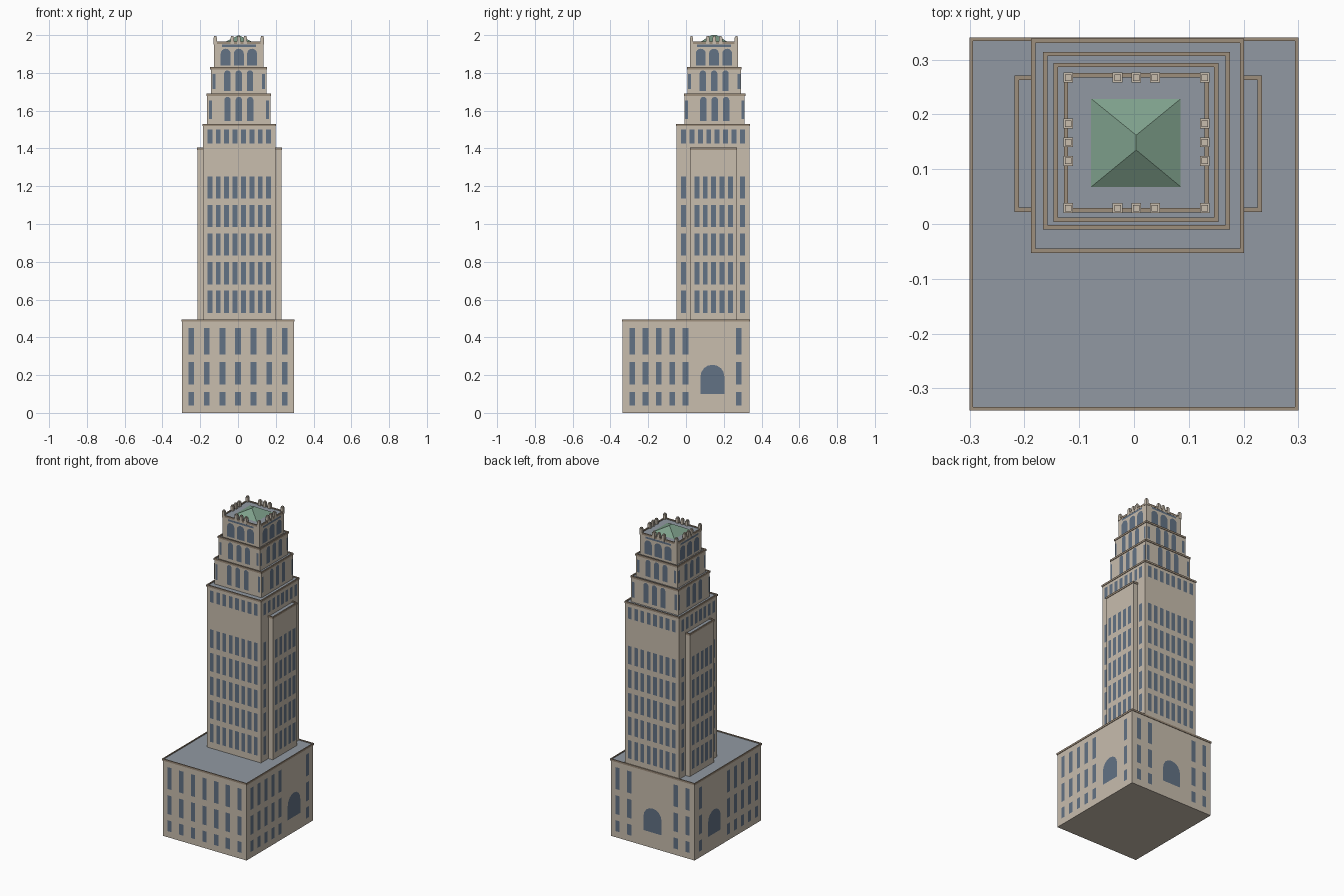
import bpy, bmesh, math
from mathutils import Vector

cube = bpy.data.objects.get("Cube")
if cube:
    bpy.data.objects.remove(cube)


def material(name, rgb):
    """Flat material from 8-bit display values, stored as linear."""
    lin = [((c / 255 + 0.055) / 1.055) ** 2.4 for c in rgb] + [1]
    m = bpy.data.materials.new(name)
    m.use_nodes = True
    m.diffuse_color = lin
    m.node_tree.nodes["Principled BSDF"].inputs["Base Color"].default_value = lin
    return m


STONE = material("limestone", (200, 189, 174))
TRIM = material("dark stone trim", (158, 142, 124))
ROOF = material("slate roof", (145, 153, 162))
GLASS = material("blue glass", (98, 114, 133))
COPPER = material("green copper", (126, 160, 139))


def finish(name, bm, *mats):
    mesh = bpy.data.meshes.new(name)
    bm.to_mesh(mesh)
    bm.free()
    for m in mats:
        mesh.materials.append(m)
    obj = bpy.data.objects.new(name, mesh)
    bpy.context.collection.objects.link(obj)
    return obj


def add_box(bm, x0, x1, y0, y1, z0, z1):
    verts = bmesh.ops.create_cube(bm, size=1)["verts"]
    for v in verts:
        v.co = ((x0 + x1) / 2 + v.co.x * (x1 - x0),
                (y0 + y1) / 2 + v.co.y * (y1 - y0),
                (z0 + z1) / 2 + v.co.z * (z1 - z0))


def block(name, rect, z0, z1, lip=0.008, out=0.003, rise=0.006):
    """Stone block with a sunken slate roof and a trim band around its top."""
    x0, x1, y0, y1 = rect
    bm = bmesh.new()
    add_box(bm, x0, x1, y0, y1, z0, z1 - rise)
    bm.normal_update()
    for f in bm.faces:
        f.material_index = int(f.normal.z > 0.5)
    finish(name, bm, STONE, ROOF)
    bm = bmesh.new()
    zs = (z1 - 2 * rise, z1)
    add_box(bm, x0 - out, x1 + out, y0 - out, y0 + lip - out, *zs)
    add_box(bm, x0 - out, x1 + out, y1 - lip + out, y1 + out, *zs)
    add_box(bm, x0 - out, x0 + lip - out, y0 + lip - out, y1 - lip + out, *zs)
    add_box(bm, x1 - lip + out, x1 + out, y0 + lip - out, y1 - lip + out, *zs)
    finish(name + "_parapet", bm, TRIM)


def outline(width, z0, z1, arched):
    """Window outline as (u, z) points, square or round-headed."""
    h = width / 2
    pts = [(-h, z0), (h, z0)]
    if not arched:
        return pts + [(h, z1), (-h, z1)]
    return pts + [(h * math.cos(a), z1 - h + h * math.sin(a))
                  for a in (math.pi * i / 8 for i in range(9))]


def windows(name, rect, side, specs):
    """Thin glass panes on one wall; specs are (centres, width, rows, arched)."""
    x0, x1, y0, y1 = rect
    off = 0.002
    place = {"front": lambda u, z: (u, y0 - off, z),
             "back": lambda u, z: (u, y1 + off, z),
             "left": lambda u, z: (x1 + off, u, z),
             "right": lambda u, z: (x0 - off, u, z)}[side]
    bm = bmesh.new()
    for centres, width, rows, arched in specs:
        for c in centres:
            for z0, z1 in rows:
                pts = [Vector(place(c + u, z)) for u, z in outline(width, z0, z1, arched)]
                if side in ("back", "right"):
                    pts.reverse()
                bm.faces.new([bm.verts.new(p) for p in pts])
    finish(f"{name}_windows_{side}", bm, GLASS)


def spread(centre, count, step):
    return [centre + (i - (count - 1) / 2) * step for i in range(count)]


def middle(rect, side):
    return (rect[0] + rect[1]) / 2 if side in ("front", "back") else (rect[2] + rect[3]) / 2


SIDES = ("front", "back", "left", "right")
BASE = (-0.297, 0.297, -0.337, 0.337)
TOWER = (-0.185, 0.198, -0.05, 0.335)
BAYS = (-0.215, 0.23, 0.025, 0.268)
TIERS = [("lower_tier", (-0.163, 0.172, -0.007, 0.311), 1.53, 1.69),
         ("middle_tier", (-0.144, 0.151, 0.007, 0.291), 1.69, 1.83)]
CROWN = (-0.127, 0.136, 0.022, 0.274)

# Base building with arched entrances on three walls
block("base", BASE, 0, 0.495, lip=0.006)
base_rows = [(0.04, 0.11), (0.15, 0.27), (0.31, 0.45)]
arch_rows = [(0.10, 0.255)]
cols = spread(0, 7, 0.0825)
windows("base", BASE, "front", [(cols, 0.03, base_rows, False)])
windows("base", BASE, "back", [(cols[:2] + cols[-2:], 0.03, base_rows, False),
                               ([0], 0.127, arch_rows, True)])
cols = spread(-0.003, 9, 0.0705)
for side in ("left", "right"):
    windows("base", BASE, side, [(cols[:5] + cols[-1:], 0.03, base_rows, False),
                                 ([0.14], 0.127, arch_rows, True)])

# Main shaft with shallow side bays
block("tower", TOWER, 0.48, 1.53)
block("side_bays", BAYS, 0.48, 1.405)
shaft_rows = [(0.53 + 0.151 * i, 0.647 + 0.151 * i) for i in range(5)]
for side in SIDES:
    cols = spread(middle(TOWER, side), 8, 0.0445)
    specs = [(cols, 0.026, [(1.425, 1.5)], False)]
    if side in ("front", "back"):
        specs.append((cols, 0.026, shaft_rows, False))
    else:
        specs.append((cols[::7], 0.026, shaft_rows, False))
        windows("side_bays", BAYS, side,
                [(spread(middle(BAYS, side), 5, 0.0445), 0.026, shaft_rows, False)])
    windows("tower", TOWER, side, specs)

# Stepped tiers with three arches between narrow slits
for name, rect, z0, z1 in TIERS:
    block(name, rect, z0 - 0.01, z1)
    for side in SIDES:
        c = middle(rect, side)
        reach = (rect[1] - rect[0]) / 2 - 0.017
        windows(name, rect, side,
                [(spread(c, 3, 0.06), 0.034, [(z0 + 0.015, z1 - 0.017)], True),
                 ([c - reach, c + reach], 0.016, [(z0 + 0.025, z1 - 0.035)], False)])

# Crown with wide arches and a narrow slot above
block("crown", CROWN, 1.82, 1.965, out=0.001)
for side in SIDES:
    c = middle(CROWN, side)
    windows("crown", CROWN, side, [(spread(c, 3, 0.07), 0.052, [(1.838, 1.928)], True),
                                   ([c], 0.18, [(1.937, 1.949)], False)])

# Pinnacles at the corners and grouped on each edge
bm = bmesh.new()
xa, xb, ya, yb = CROWN[0] + 0.007, CROWN[1] - 0.007, CROWN[2] + 0.007, CROWN[3] - 0.007
spots = [(x, y) for x in (xa, xb) for y in (ya, yb)]
spots += [(x, y) for x in spread(0.004, 3, 0.034) for y in (ya, yb)]
spots += [(x, y) for x in (xa, xb) for y in spread(0.149, 3, 0.034)]
for x, y in spots:
    add_box(bm, x - 0.009, x + 0.009, y - 0.009, y + 0.009, 1.95, 1.988)
    add_box(bm, x - 0.006, x + 0.006, y - 0.006, y + 0.006, 1.988, 1.995)
finish("pinnacles", bm, STONE)

# Hipped copper roof with a short ridge
bm = bmesh.new()
add_box(bm, -0.096, 0.103, 0.053, 0.243, 1.95, 2.0)
for v in bm.verts:
    if v.co.z > 1.99:
        v.co.x = 0.004
        v.co.y = 0.135 if v.co.y < 0.148 else 0.162
bmesh.ops.remove_doubles(bm, verts=bm.verts, dist=0.0001)
finish("copper_roof", bm, COPPER)
